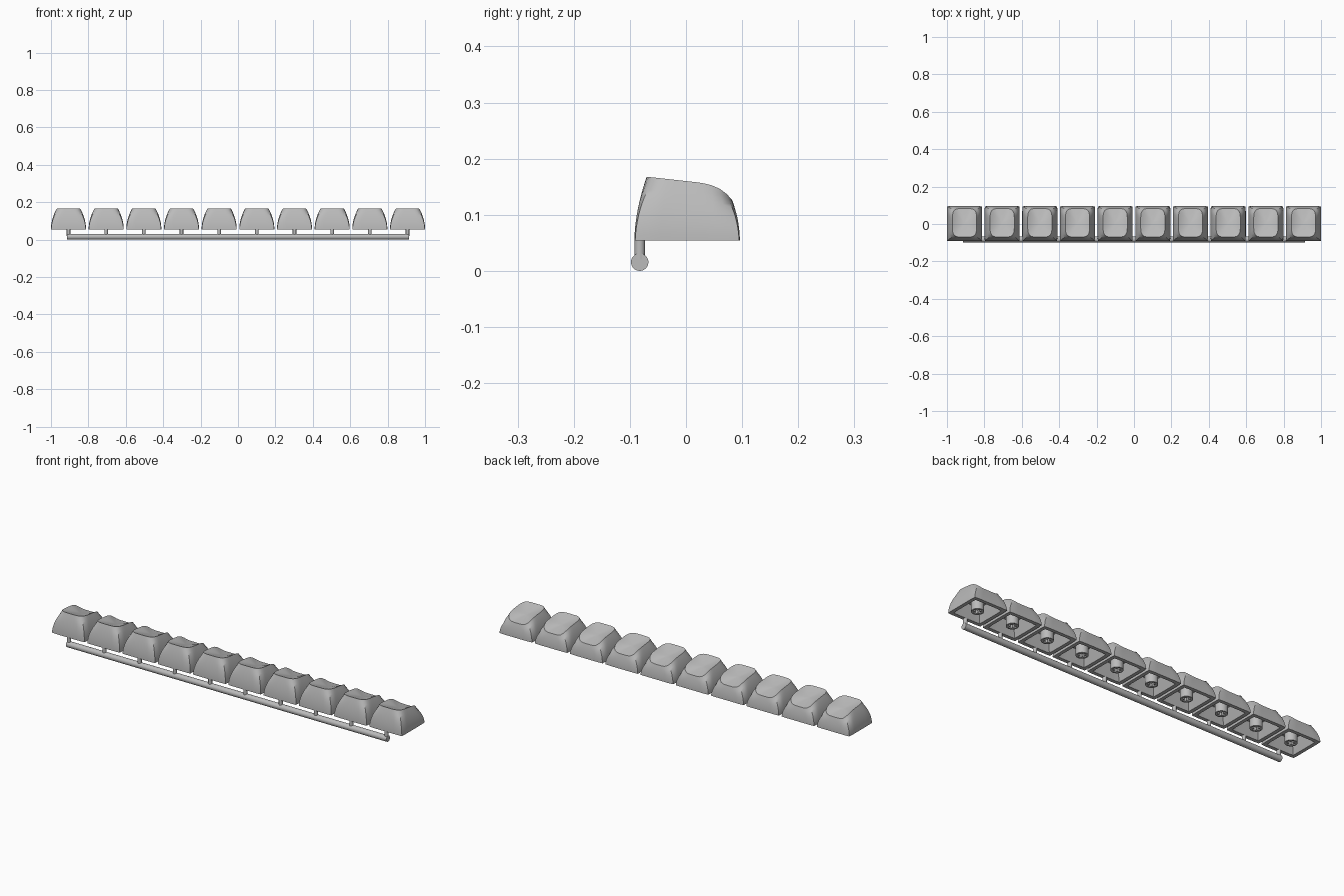
import bpy, bmesh, math
from mathutils import Vector, Matrix

cube = bpy.data.objects.get("Cube")
if cube:
    bpy.data.objects.remove(cube)

COUNT, PITCH = 10, 0.2014
BASE = 0.054          # height of the cap's lower rim
SIDE = 10             # points along each side of a cap ring

grey = bpy.data.materials.new("grey plastic")
grey.use_nodes = True
grey.diffuse_color = (0.5, 0.5, 0.5, 1)
grey.node_tree.nodes["Principled BSDF"].inputs["Base Color"].default_value = (0.5, 0.5, 0.5, 1)


def finish(bm, name):
    bmesh.ops.recalc_face_normals(bm, faces=bm.faces)
    mesh = bpy.data.meshes.new(name)
    bm.to_mesh(mesh)
    bm.free()
    mesh.materials.append(grey)
    mesh.shade_smooth()
    mesh.set_sharp_from_angle(angle=math.radians(32))
    return mesh


def place(name, mesh, x=0):
    obj = bpy.data.objects.new(name, mesh)
    obj.location.x = x
    bpy.context.collection.objects.link(obj)
    return obj


def squircle(n):
    """Unit square ring whose corners get rounder as n gets smaller."""
    pts = []
    for q in range(4):
        turn = Matrix.Rotation(q * math.pi / 2, 2)
        for i in range(SIDE):
            p = turn @ Vector((1, math.tan((i / SIDE - 0.5) * math.pi / 2)))
            pts.append(p / (abs(p.x) ** n + abs(p.y) ** n) ** (1 / n))
    return pts


def bridge(bm, a, b):
    for i in range(len(a)):
        j = (i + 1) % len(a)
        bm.faces.new((a[i], a[j], b[j], b[i]))


def rim_height(y):
    return 0.160 - 0.11 * y - 0.026 * (max(y, 0) / 0.083) ** 4


def dish_plane(y):
    return 0.168 - 0.28 * (y + 0.07)


def build_cap():
    bm = bmesh.new()

    def ring(points):
        return [bm.verts.new(p) for p in points]

    def wall(t):
        half = 0.094 - 0.029 * t ** 1.9
        front = -0.092 + 0.022 * t ** 1.8
        back = 0.096 - 0.013 * t ** 1.8
        mid, depth = (front + back) / 2, (back - front) / 2
        pts = []
        top = squircle(4.5)
        for p, r in zip(squircle(4.5 + 40 * (1 - t) ** 2), top):
            z = BASE + t * (rim_height(0.0065 + 0.0765 * r.y) - BASE)
            pts.append(Vector((p.x * half, mid + p.y * depth, z)))
        return pts

    # curved outer walls
    steps = 10
    first = prev = ring(wall(0))
    for k in range(1, steps + 1):
        rim = wall(k / steps)
        cur = ring(rim)
        bridge(bm, prev, cur)
        prev = cur

    # scooped top
    centre = Vector((0, 0.0065, 0))
    for k in range(5, 0, -1):
        s = k / 6
        pts = []
        for r in rim:
            p = centre.lerp(r, s)
            lift = (r.z - dish_plane(r.y)) * s * s
            p.z = dish_plane(p.y) + lift - 0.003 * (1 - s * s)
            pts.append(p)
        cur = ring(pts)
        bridge(bm, prev, cur)
        prev = cur
    tip = bm.verts.new((0, centre.y, dish_plane(centre.y) - 0.003))
    for i in range(len(prev)):
        bm.faces.new((prev[i], prev[(i + 1) % len(prev)], tip))

    # hollow underside
    prev = first
    for half, z in ((0.076, BASE), (0.054, 0.116)):
        cur = ring([(p.x * half, 0.002 + p.y * half, z) for p in squircle(40)])
        bridge(bm, prev, cur)
        prev = cur
    bm.faces.new(prev)
    return finish(bm, "key_cap")


def build_stem():
    """Round post with a cross-shaped socket in its lower end."""
    bm = bmesh.new()
    circle = [Matrix.Rotation(i * math.tau / 24, 2) @ Vector((0.029, 0)) for i in range(24)]
    a, b = 0.0065, 0.021
    cross = [Matrix.Rotation(q * math.pi / 2, 2) @ Vector(p)
             for q in range(4) for p in ((b, -a), (b, a), (a, a))]

    def tube(points, height):
        low, high = ([bm.verts.new((p.x, p.y + 0.002, z)) for p in points]
                     for z in (BASE + 0.001, height))
        bridge(bm, low, high)
        bm.faces.new(high)
        return [bm.edges.get((low[i - 1], low[i])) for i in range(len(low))]

    edges = tube(circle, 0.118) + tube(cross, 0.1)
    bmesh.ops.triangle_fill(bm, edges=edges, use_beauty=True)
    return finish(bm, "key_stem")


def build_rod(radius, length, matrix, name, sides):
    bm = bmesh.new()
    bmesh.ops.create_cone(bm, cap_ends=True, segments=sides, radius1=radius,
                          radius2=radius, depth=length, matrix=matrix)
    return finish(bm, name)


# runner along the front, with a short peg to each cap
along = Matrix.Translation((0, -0.0825, 0.0155)) @ Matrix.Rotation(math.pi / 2, 4, 'Y')
place("runner_rod", build_rod(0.0155, 1.83, along, "runner_rod", 32))
peg = build_rod(0.0095, 0.036, Matrix.Translation((0, -0.0825, 0.038)), "runner_peg", 20)

cap, stem = build_cap(), build_stem()
for i in range(COUNT):
    x = (i - (COUNT - 1) / 2) * PITCH
    place(f"key_cap_{i + 1}", cap, x)
    place(f"key_stem_{i + 1}", stem, x)
    place(f"runner_peg_{i + 1}", peg, x)
